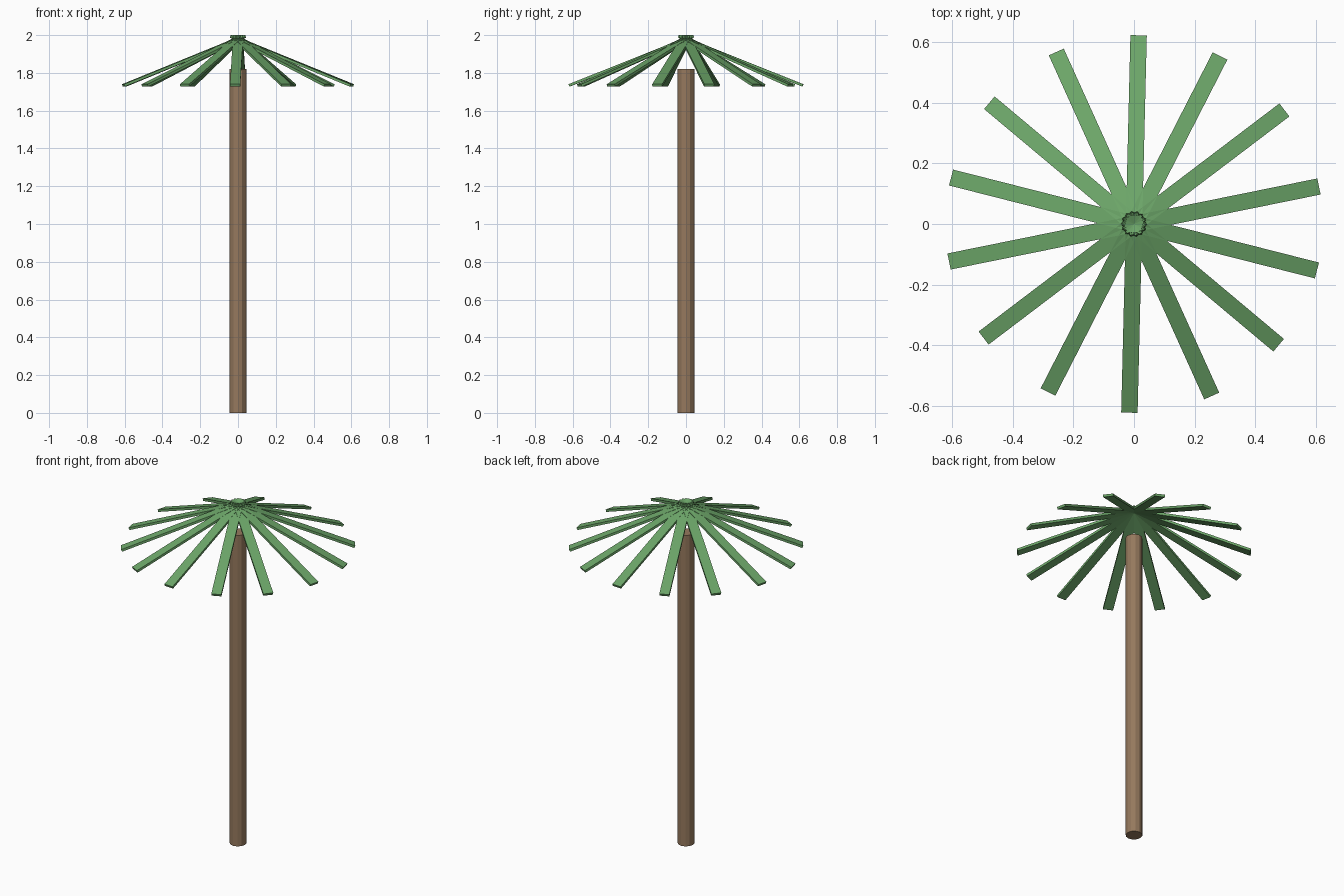
import bpy
from math import cos, sin, tau
from mathutils import Matrix

if "Cube" in bpy.data.objects:
    bpy.data.objects.remove(bpy.data.objects["Cube"])


def material(name, color):
    m = bpy.data.materials.new(name)
    m.diffuse_color = color
    m.use_nodes = True
    m.node_tree.nodes["Principled BSDF"].inputs["Base Color"].default_value = m.diffuse_color
    return m


bark = material("bark", (0.30, 0.19, 0.11, 1))
leaf = material("leaf_green", (0.15, 0.38, 0.14, 1))

# Trunk
bpy.ops.mesh.primitive_cylinder_add(vertices=12, radius=0.045, depth=1.82,
                                    location=(0, 0, 0.91))
trunk = bpy.context.object
trunk.name = "trunk"
trunk.data.materials.append(bark)

# Fronds: flat drooping slats whose inner ends cross over at the crown
COUNT, LENGTH, WIDTH, THICK, TILT = 14, 0.70, 0.054, 0.0135, 0.38
MID_R, MID_Z = 0.294, 1.8635
for i in range(COUNT):
    a = 0.2 + i * tau / COUNT
    bpy.ops.mesh.primitive_cube_add(size=1)
    frond = bpy.context.object
    frond.name = f"frond_{i + 1}"
    frond.data.transform(Matrix.Diagonal((LENGTH, WIDTH, THICK, 1)))
    frond.location = (MID_R * cos(a), MID_R * sin(a), MID_Z)
    frond.rotation_euler = (0, TILT, a)
    frond.data.materials.append(leaf)
